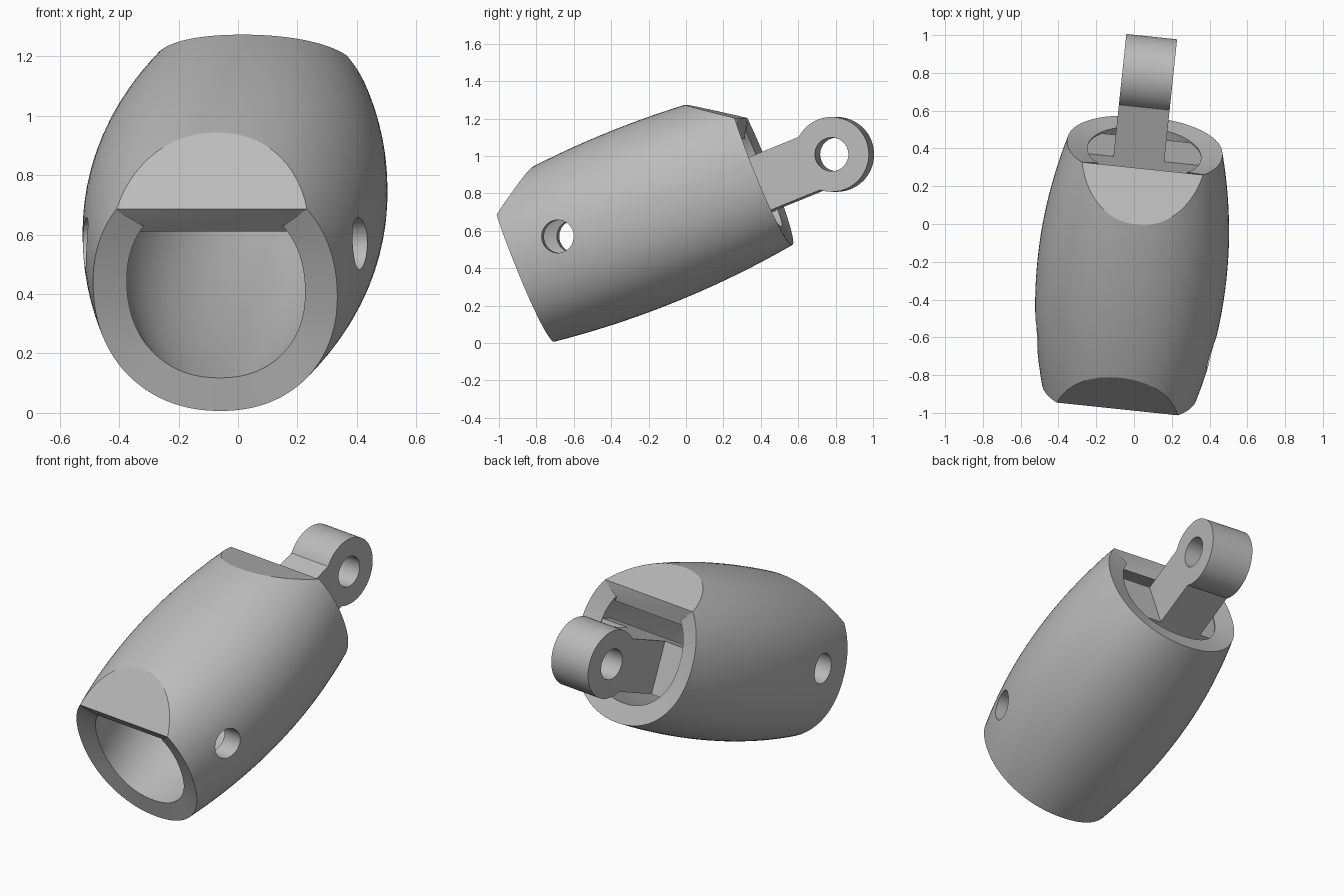
import bpy, bmesh, math
from mathutils import Matrix, Vector

cube = bpy.data.objects.get("Cube")
if cube:
    bpy.data.objects.remove(cube, do_unlink=True)

# Local frame: x across, y along the barrel axis, z up; tilted and turned in the world
FRAME = (Matrix.Translation((-0.01, -0.234, 0.674))
         @ Matrix.Rotation(math.radians(-6), 4, 'Z')
         @ Matrix.Rotation(math.radians(22), 4, 'X'))

grey = bpy.data.materials.new("plain_grey")
grey.use_nodes = True
grey.diffuse_color = (0.5, 0.5, 0.5, 1)
grey.node_tree.nodes["Principled BSDF"].inputs["Base Color"].default_value = (0.5, 0.5, 0.5, 1)


def make(name, bm):
    bmesh.ops.recalc_face_normals(bm, faces=bm.faces)
    mesh = bpy.data.meshes.new(name)
    bm.to_mesh(mesh)
    bm.free()
    mesh.materials.append(grey)
    obj = bpy.data.objects.new(name, mesh)
    bpy.context.collection.objects.link(obj)
    obj.matrix_world = FRAME
    return obj


def select(obj):
    bpy.ops.object.select_all(action='DESELECT')
    obj.select_set(True)
    bpy.context.view_layer.objects.active = obj


def drill(obj, name, radius, y, z):
    """Cut a round hole straight across the part."""
    bm = bmesh.new()
    bmesh.ops.create_cone(bm, cap_ends=True, segments=48, radius1=radius, radius2=radius, depth=2,
                          matrix=Matrix.Translation((0, y, z)) @ Matrix.Rotation(math.pi / 2, 4, 'Y'))
    cutter = make(name, bm)
    cutter.hide_render = True
    cutter.hide_set(True)
    mod = obj.modifiers.new("hole", 'BOOLEAN')
    mod.operation, mod.object, mod.solver = 'DIFFERENCE', cutter, 'EXACT'
    select(obj)
    bpy.ops.object.modifier_apply(modifier=mod.name)
    bpy.data.objects.remove(cutter, do_unlink=True)


def smooth(obj):
    select(obj)
    bpy.ops.object.shade_smooth_by_angle(angle=math.radians(25))


# Barrel shell: bulging tube with a sloping flat on top at each end
HALF, SIDES, RINGS = 0.69, 96, 24
bm = bmesh.new()
rings = []
for i in range(RINGS + 1):
    t = 2 * i / RINGS - 1
    rx, rz = 0.503 - 0.09 * t * t, 0.488 - 0.047 * t * t
    ring = []
    for k in range(SIDES):
        a = math.tau * (k + 0.5) / SIDES
        c, s = math.cos(a), math.sin(a)
        p = 2 / 2.15
        ring.append(bm.verts.new((math.copysign(abs(c) ** p, c) * rx, t * HALF,
                                  math.copysign(abs(s) ** p, s) * rz)))
    rings.append(ring)
for lower, upper in zip(rings, rings[1:]):
    for k in range(SIDES):
        n = (k + 1) % SIDES
        bm.faces.new((lower[k], lower[n], upper[n], upper[k]))

for end in (-1, 1):
    normal = Vector((0, end * 0.177, 0.25)).normalized()
    point = Vector((0, end * HALF, 0.292))
    bmesh.ops.bisect_plane(bm, geom=bm.verts[:] + bm.edges[:] + bm.faces[:], dist=1e-5,
                           plane_co=point, plane_no=normal, clear_outer=True)
    bmesh.ops.remove_doubles(bm, verts=bm.verts, dist=0.004)
    rim = [v for v in bm.verts if abs((v.co - point).dot(normal)) < 1e-3
           and v.co.y * end > 0.3 and any(e.is_boundary for e in v.link_edges)]
    mid = sum((v.co for v in rim), Vector()) / len(rim)
    rim.sort(key=lambda v: math.atan2(v.co.y - mid.y, v.co.x - mid.x))
    bm.faces.new(rim)
shell = make("barrel_shell", bm)
wall = shell.modifiers.new("wall", 'SOLIDIFY')
wall.thickness, wall.offset = 0.115, -1
wall.use_even_offset = True
select(shell)
bpy.ops.object.modifier_apply(modifier=wall.name)
drill(shell, "side_hole_cutter", 0.088, -0.415, 0.055)
smooth(shell)

# Lug: arm running into a rounded eye, with a pin hole
ARM, EYE, EYE_Y, LUG_Z = 0.153, 0.2, 1.08, -0.076
sweep = math.pi - math.asin(ARM / EYE)
outline = [(0.6, ARM), (0.6, -ARM)]
for i in range(49):
    a = -sweep + 2 * sweep * i / 48
    outline.append((EYE_Y + EYE * math.cos(a), EYE * math.sin(a)))
bm = bmesh.new()
side = bm.faces.new([bm.verts.new((-0.16, y, z + LUG_Z)) for y, z in outline])
extruded = bmesh.ops.extrude_face_region(bm, geom=[side])["geom"]
bmesh.ops.translate(bm, verts=[g for g in extruded if isinstance(g, bmesh.types.BMVert)],
                    vec=(0.27, 0, 0))
lug = make("lug_arm", bm)
drill(lug, "pin_hole_cutter", 0.09, EYE_Y, LUG_Z)
smooth(lug)

# Cross plate holding the lug inside the rear opening
bm = bmesh.new()
bmesh.ops.create_cube(bm, size=1, matrix=Matrix.Translation((0, 0.605, LUG_Z))
                      @ Matrix.Diagonal((0.72, 0.1, 2 * ARM, 1)))
make("cross_plate", bm)
